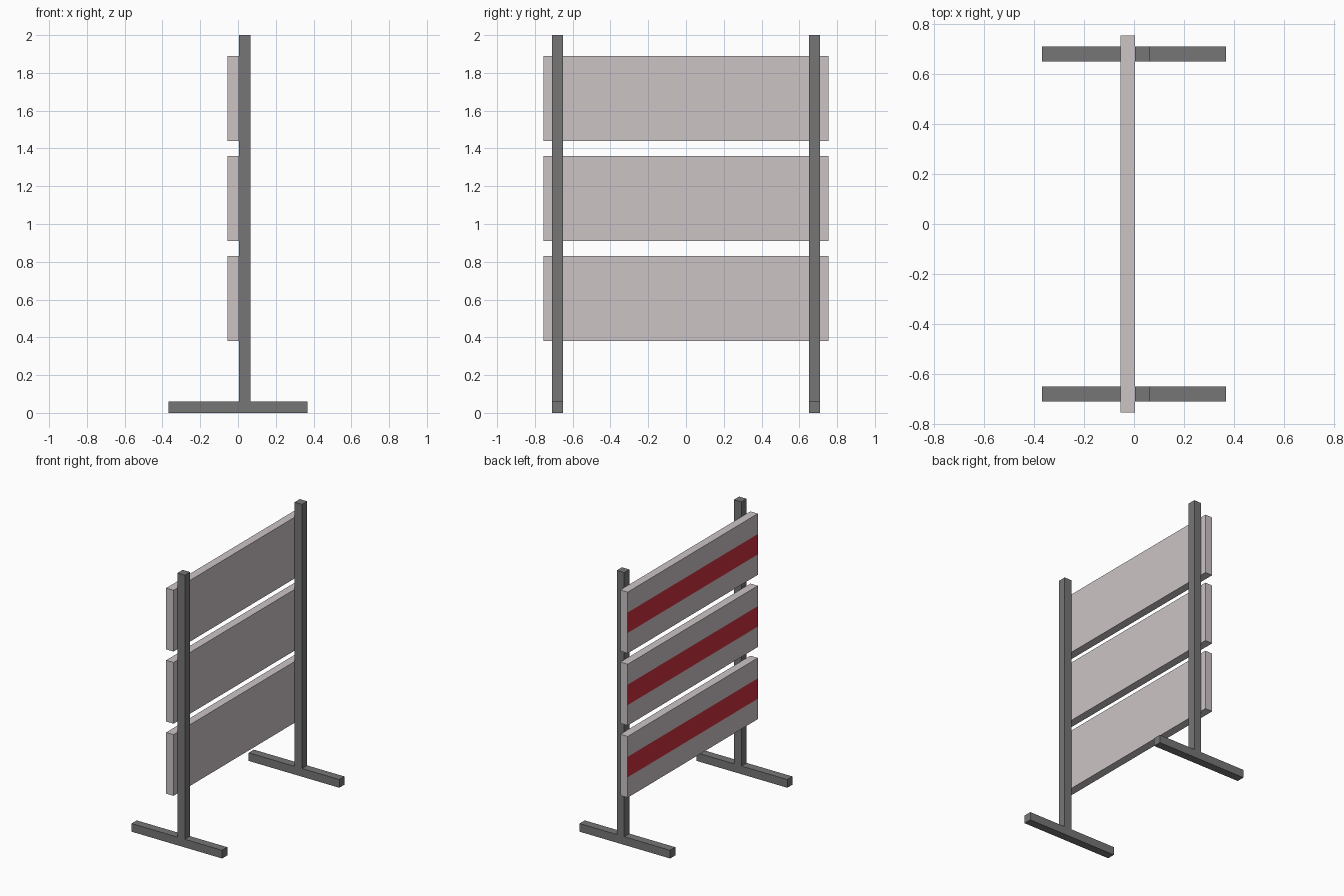
import bpy
import bmesh
from mathutils import Vector

if "Cube" in bpy.data.objects:
    bpy.data.objects.remove(bpy.data.objects["Cube"])


def material(name, rgb):
    mat = bpy.data.materials.new(name)
    mat.diffuse_color = (*rgb, 1)
    mat.use_nodes = True
    mat.node_tree.nodes["Principled BSDF"].inputs["Base Color"].default_value = mat.diffuse_color
    return mat


steel = material("dark_steel", (0.18, 0.18, 0.18))
white = material("board_white", (0.6, 0.55, 0.56))
red = material("stripe_red", (0.6, 0.03, 0.05))


def box(name, lo, hi, mats, stripe=False):
    """Box between two corners, optionally with a middle stripe on its -x face."""
    lo, hi = Vector(lo), Vector(hi)
    bm = bmesh.new()
    bmesh.ops.create_cube(bm, size=1)
    for v in bm.verts:
        v.co = (lo + hi) / 2 + v.co * (hi - lo)
    if stripe:
        for t in (1 / 3, 2 / 3):
            bmesh.ops.bisect_plane(bm, geom=bm.verts[:] + bm.edges[:] + bm.faces[:],
                                   plane_co=lo.lerp(hi, t), plane_no=(0, 0, 1))
        bm.normal_update()
        mid = (lo.z + hi.z) / 2
        for f in bm.faces:
            if f.normal.x < -0.9 and abs(f.calc_center_median().z - mid) < 0.01:
                f.material_index = 1
    mesh = bpy.data.meshes.new(name)
    bm.to_mesh(mesh)
    bm.free()
    for m in mats:
        mesh.materials.append(m)
    obj = bpy.data.objects.new(name, mesh)
    bpy.context.collection.objects.link(obj)


# Upright posts and floor feet, one pair at each end
for side, y in (("front", -0.68), ("back", 0.68)):
    box(side + "_post", (0.005, y - 0.03, 0.06), (0.065, y + 0.03, 2.0), [steel])
    box(side + "_foot", (-0.368, y - 0.03, 0), (0.368, y + 0.03, 0.06), [steel])

# Three striped barrier boards
for i, z in enumerate((0.38, 0.91, 1.44)):
    box(f"barrier_board_{i + 1}", (-0.055, -0.755, z), (0.005, 0.755, z + 0.45),
        [white, red], stripe=True)
